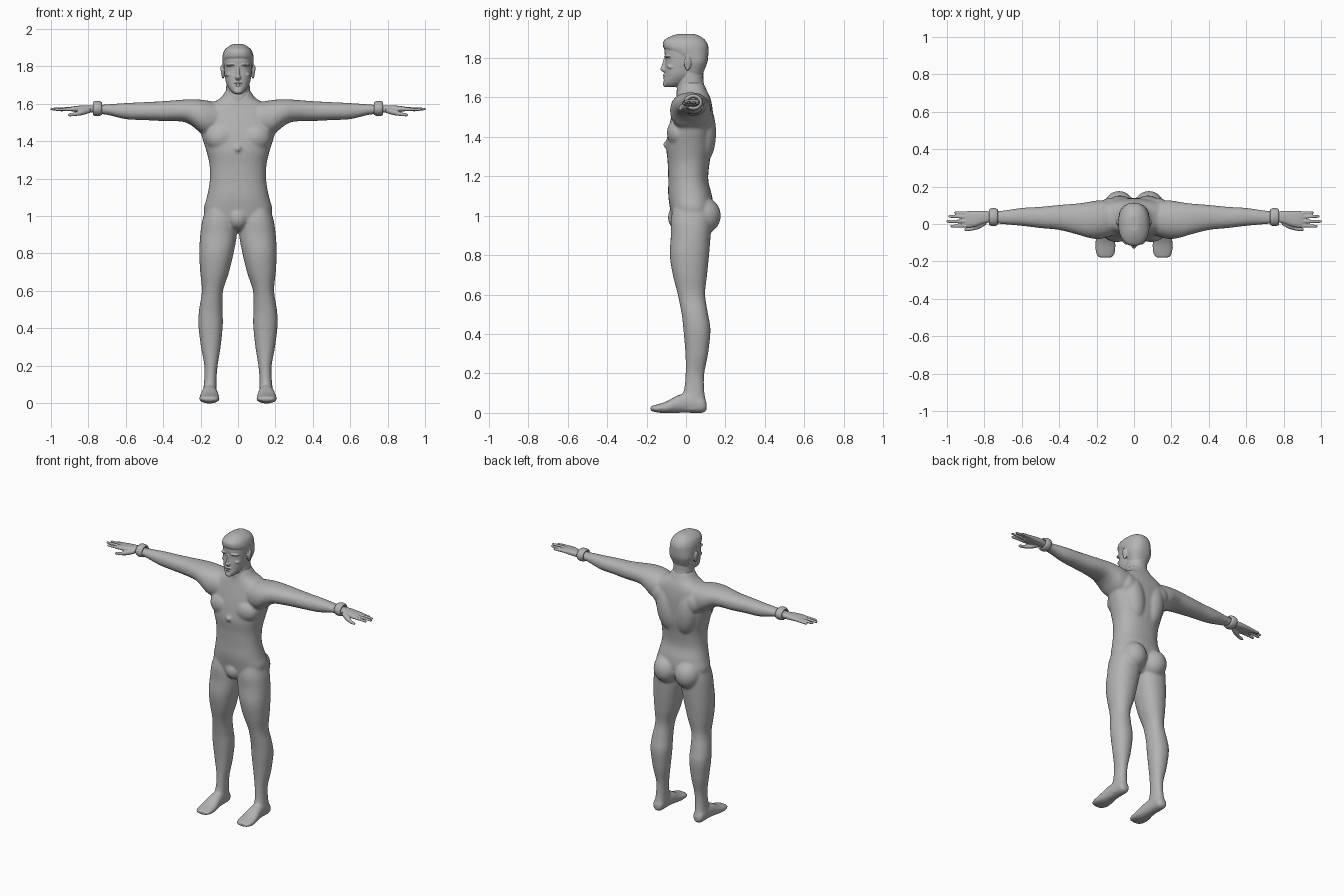
import bpy, bmesh, math
from mathutils import Matrix, Vector

grey = bpy.data.materials.new("plain_grey")
grey.diffuse_color = (0.45, 0.45, 0.45, 1)


def spline(rows, steps=5):
    """Smoothly interpolate a list of section rows."""
    out = []
    for i in range(len(rows) - 1):
        p0, p1 = rows[max(i - 1, 0)], rows[i]
        p2, p3 = rows[i + 1], rows[min(i + 2, len(rows) - 1)]
        for k in range(steps):
            t = k / steps
            out.append([0.5 * (2 * b + (c - a) * t + (2 * a - 5 * b + 4 * c - d) * t * t
                        + (3 * b - a - 3 * c + d) * t ** 3)
                        for a, b, c, d in zip(p0, p1, p2, p3)])
    return out + [list(rows[-1])]


def loft(bm, axis, rows, side=1, power=2.2, n=32):
    """Rounded sections along an axis; row = position, then min/max of the other two axes."""
    rings = []
    others = [a for a in range(3) if a != axis]
    for t, a0, a1, b0, b1 in spline(rows):
        ring = []
        for k in range(n):
            ang = 2 * math.pi * k / n
            c, s = math.cos(ang), math.sin(ang)
            u = math.copysign(abs(c) ** (2 / power), c)
            v = math.copysign(abs(s) ** (2 / power), s)
            co = [0, 0, 0]
            co[axis] = t
            co[others[0]] = (a0 + a1) / 2 + u * (a1 - a0) / 2
            co[others[1]] = (b0 + b1) / 2 + v * (b1 - b0) / 2
            co[0] *= side
            ring.append(bm.verts.new(co))
        rings.append(ring)
    for r0, r1 in zip(rings, rings[1:]):
        for k in range(n):
            bm.faces.new((r0[k], r0[(k + 1) % n], r1[(k + 1) % n], r1[k]))
    bm.faces.new(rings[0])
    bm.faces.new(rings[-1])


def column(bm, rows, **kw):
    """Vertical loft centred on x = 0; row = z, half width, front y, back y."""
    loft(bm, 2, [(z, -w, w, f, b) for z, w, f, b in rows], **kw)


def ball(bm, centre, radii, tilt=0):
    m = Matrix.Translation(Vector(centre)) @ Matrix.Rotation(tilt, 4, 'Y') @ Matrix.Diagonal((*radii, 1))
    bmesh.ops.create_icosphere(bm, subdivisions=3, radius=1, matrix=m)


def fuse(name, bm, voxel, smooth):
    """Blend overlapping volumes into one smooth skin."""
    bmesh.ops.recalc_face_normals(bm, faces=bm.faces)
    me = bpy.data.meshes.new(name)
    bm.to_mesh(me)
    bm.free()
    ob = bpy.data.objects.new(name, me)
    bpy.context.collection.objects.link(ob)
    r = ob.modifiers.new("skin", 'REMESH')
    r.mode, r.voxel_size = 'VOXEL', voxel
    s = ob.modifiers.new("soften", 'SMOOTH')
    s.factor, s.iterations = 0.5, smooth
    dg = bpy.context.evaluated_depsgraph_get()
    new = bpy.data.meshes.new_from_object(ob.evaluated_get(dg))
    ob.modifiers.clear()
    ob.data = new
    new.name = name
    new.materials.clear()
    new.materials.append(grey)
    new.shade_smooth()
    return ob


# Body: torso, arms, legs and feet
bm = bmesh.new()
column(bm, [(.925, .06, -.04, .08), (.97, .15, -.068, .12), (1.03, .183, -.08, .138),
            (1.10, .167, -.09, .132), (1.18, .152, -.09, .113), (1.27, .152, -.093, .12),
            (1.35, .17, -.1, .135), (1.43, .195, -.09, .138), (1.50, .21, -.075, .138),
            (1.56, .20, -.06, .132), (1.60, .15, -.05, .122), (1.63, .095, -.045, .108),
            (1.68, .06, -.035, .085)], power=2.3)
for s in (1, -1):
    # Arm
    loft(bm, 0, [(.08, -.05, .12, 1.43, 1.60), (.18, -.08, .127, 1.435, 1.62),
                 (.25, -.072, .117, 1.485, 1.624), (.30, -.057, .11, 1.505, 1.622),
                 (.40, -.032, .102, 1.508, 1.614), (.50, -.022, .092, 1.513, 1.609),
                 (.60, -.01, .086, 1.518, 1.604), (.70, -.001, .072, 1.541, 1.597),
                 (.77, .005, .068, 1.548, 1.592)], s)
    # Leg
    loft(bm, 2, [(1.06, .03, .165, -.06, .12), (.98, .01, .19, -.077, .13),
                 (.90, .006, .202, -.077, .125), (.80, .024, .207, -.082, .117),
                 (.70, .048, .202, -.067, .107), (.60, .08, .193, -.042, .097),
                 (.50, .083, .208, -.022, .112), (.42, .081, .212, -.013, .124),
                 (.30, .093, .198, -.003, .112), (.20, .109, .18, -.002, .093),
                 (.12, .115, .181, -.01, .092), (.06, .114, .187, -.03, .1),
                 (.015, .12, .185, -.03, .1)], s)
    # Foot
    loft(bm, 1, [(.105, .135, .17, .015, .05), (.085, .117, .187, 0, .08),
                 (.02, .114, .19, 0, .10), (-.04, .107, .197, 0, .09),
                 (-.10, .099, .207, -.002, .058), (-.15, .1, .206, .003, .042),
                 (-.18, .115, .19, .01, .034)], s)
    # Buttock, back muscle, chest muscle and shoulder blade
    ball(bm, (s * .08, .085, 1.0), (.085, .092, .095))
    ball(bm, (s * .075, .085, 1.42), (.075, .068, .16), s * .15)
    ball(bm, (s * .09, -.035, 1.42), (.085, .062, .075))
    ball(bm, (s * .125, .09, 1.50), (.06, .05, .07))
ball(bm, (0, -.04, .99), (.055, .052, .062))
ball(bm, (0, -.09, 1.36), (.02, .027, .022))
fuse("body", bm, .008, 5)

# Head: neck, face, cranium and features
bm = bmesh.new()
column(bm, [(1.60, .066, -.047, .095), (1.64, .066, -.047, .095), (1.69, .063, -.042, .088),
            (1.74, .063, -.04, .088)])
column(bm, [(1.653, .02, -.102, -.05), (1.672, .042, -.114, .0), (1.71, .063, -.109, .04),
            (1.75, .071, -.107, .05), (1.785, .075, -.104, .06), (1.83, .077, -.109, .08),
            (1.87, .073, -.104, .08)])
column(bm, [(1.72, .062, -.02, .086), (1.77, .079, -.03, .106), (1.80, .082, -.05, .112),
            (1.84, .084, -.105, .114), (1.865, .081, -.117, .111), (1.89, .07, -.11, .097),
            (1.91, .046, -.075, .07), (1.921, .022, -.04, .04)], power=2.3)
column(bm, [(1.725, .012, -.112, -.07), (1.741, .018, -.131, -.07),
            (1.757, .011, -.125, -.07), (1.80, .009, -.112, -.07)], n=16)
ball(bm, (0, -.1, 1.667), (.024, .018, .016))
ball(bm, (0, -.104, 1.712), (.025, .014, .006))
ball(bm, (0, -.104, 1.698), (.021, .014, .006))
for s in (1, -1):
    ball(bm, (s * .034, -.084, 1.808), (.03, .028, .008), s * .1)
    ball(bm, (s * .032, -.083, 1.785), (.013, .014, .008))
    ball(bm, (s * .047, -.07, 1.757), (.02, .026, .013), s * .4)
    ball(bm, (s * .083, .008, 1.775), (.009, .019, .034), s * .15)
    ball(bm, (s * .08, .008, 1.755), (.008, .012, .02))
fuse("head", bm, .0035, 2)

# Hands and wristbands
for s, label in ((1, "left"), (-1, "right")):
    bm = bmesh.new()
    loft(bm, 0, [(.75, .010, .064, 1.552, 1.59), (.80, .004, .070, 1.554, 1.592),
                 (.85, -.014, .070, 1.555, 1.590), (.89, -.018, .069, 1.560, 1.585),
                 (.905, -.012, .064, 1.564, 1.580)], s, power=2.6)
    for y0, y1, tip, z in ((.058, .060, .962, 1.568), (.037, .041, .992, 1.572),
                           (.014, .014, 1.003, 1.573), (-.008, -.012, .982, 1.570)):
        loft(bm, 0, [(.87, y0 - .011, y0 + .011, 1.561, 1.583),
                     (.93, (y0 + y1) / 2 - .009, (y0 + y1) / 2 + .009, z - .008, z + .009),
                     (tip - .012, y1 - .008, y1 + .008, z - .008, z + .006),
                     (tip, y1 - .004, y1 + .004, z - .005, z + .003)], s, n=12)
    loft(bm, 0, [(.79, -.004, .03, 1.552, 1.58), (.83, -.026, .008, 1.540, 1.572),
                 (.87, -.036, -.014, 1.535, 1.556), (.90, -.038, -.020, 1.533, 1.549),
                 (.908, -.034, -.026, 1.536, 1.544)], s, n=16)
    fuse(label + "_hand", bm, .0035, 2)

    bpy.ops.mesh.primitive_torus_add(major_segments=40, minor_segments=14, major_radius=.034,
                                     minor_radius=.011, location=(s * .752, .037, 1.575),
                                     rotation=(0, math.pi / 2, 0))
    band = bpy.context.object
    band.name = label + "_wristband"
    band.scale = (.92, 1.08, 2.2)
    band.data.materials.append(grey)
    band.data.shade_smooth()
